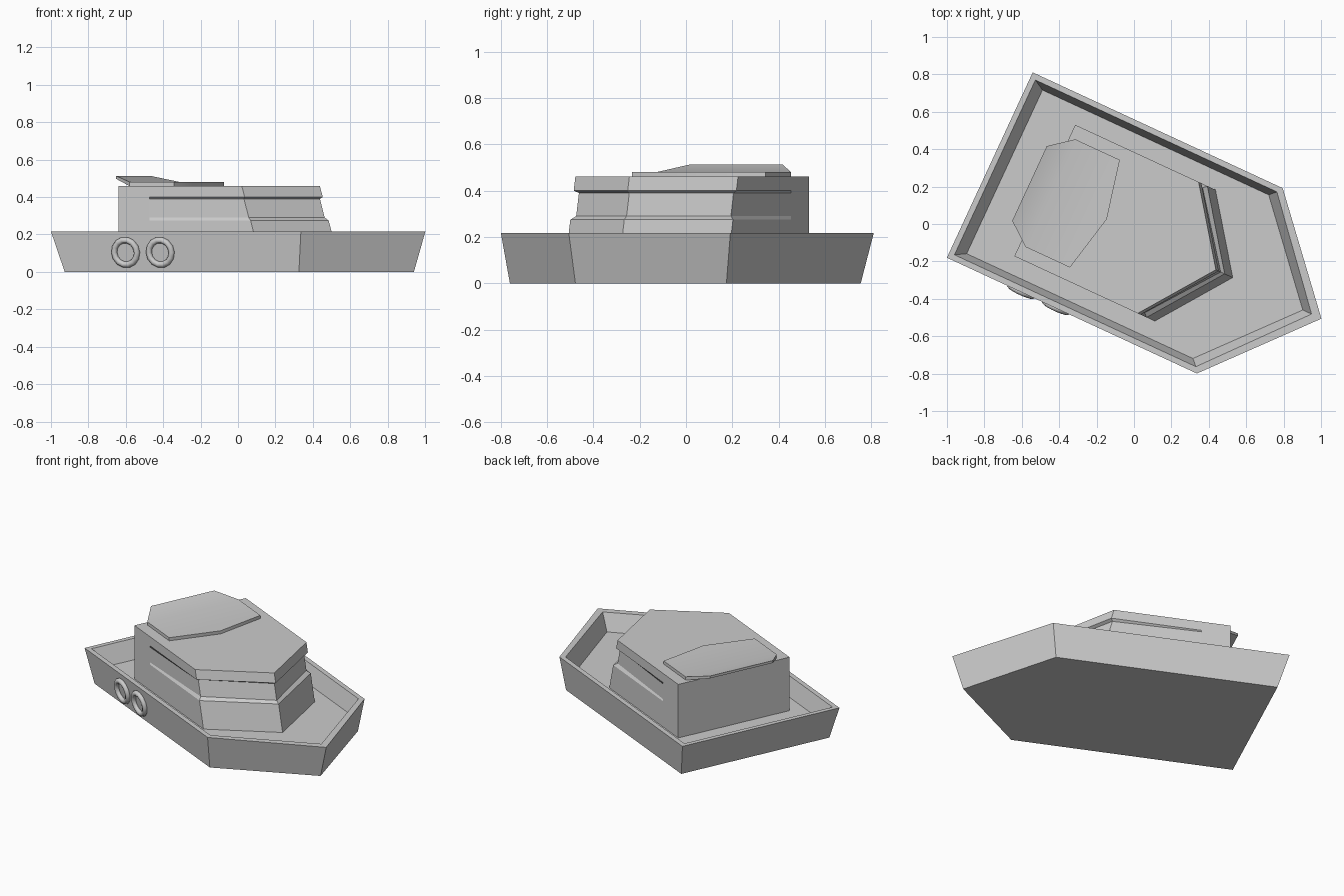
import bpy, bmesh
from math import radians
from mathutils import Matrix

if "Cube" in bpy.data.objects:
    bpy.data.objects.remove(bpy.data.objects["Cube"])

# The boat is laid out along its own x axis (bow at +x), then turned as a whole
HEADING = radians(-24.85)
CENTRE = -0.038
PLACE = Matrix.Rotation(HEADING, 4, 'Z') @ Matrix.Translation((0, CENTRE, 0))


def mirrored(half, tip):
    """Closed outline: starboard half from the stern, bow tip, mirrored port half."""
    port = [(x, -y, z) for x, y, z in reversed(half)]
    return half + [tip] + port


def loft(name, rings):
    """Skin a stack of equal outlines and cap both ends."""
    bm = bmesh.new()
    loops = [[bm.verts.new(p) for p in ring] for ring in rings]
    n = len(loops[0])
    for a, b in zip(loops, loops[1:]):
        for i in range(n):
            j = (i + 1) % n
            bm.faces.new((a[i], a[j], b[j], b[i]))
    bm.faces.new(loops[0][::-1])
    bm.faces.new(loops[-1])
    bmesh.ops.recalc_face_normals(bm, faces=bm.faces)
    mesh = bpy.data.meshes.new(name)
    bm.to_mesh(mesh)
    bm.free()
    obj = bpy.data.objects.new(name, mesh)
    bpy.context.collection.objects.link(obj)
    obj.matrix_world = PLACE
    return obj


# Hull: flared sides, flat rim, sunken deck
def hull_ring(stern, shoulder, tip, half_width, z):
    return mirrored([(stern, -half_width, z), (shoulder, -half_width, z)], (tip, 0, z))


loft("hull", [
    hull_ring(-0.765, 0.615, 1.054, 0.515, 0.0),
    hull_ring(-0.832, 0.641, 1.122, 0.546, 0.217),
    hull_ring(-0.802, 0.621, 1.064, 0.515, 0.217),
    hull_ring(-0.745, 0.588, 1.012, 0.482, 0.105),
])


# Cabin: raked front, with a window groove that tapers out towards the stern
def cabin_ring(z, inset):
    rake = 0.28 * (0.46 - z)
    w = 0.387
    half = [(-0.508, -w, z), (-0.325, -w, z), (0.219 + rake - inset * 0.8, -w + inset, z)]
    return mirrored(half, (0.5 + rake - inset, 0, z))


loft("cabin", [cabin_ring(z, inset) for z, inset in (
    (0.105, 0), (0.275, 0), (0.29, 0.019), (0.39, 0.019), (0.40, 0), (0.46, 0))])


# Roof panel: flat forward, kicked up over the stern
def roof_ring(z, stern_z):
    half = [(-0.598, -0.22, stern_z), (-0.475, -0.317, z), (-0.213, -0.317, z)]
    return mirrored(half, (-0.143, 0, z))


def split_roof(obj):
    bm = bmesh.new()
    bm.from_mesh(obj.data)
    bm.verts.ensure_lookup_table()
    for base in (0, 7):
        bmesh.ops.connect_vert_pair(bm, verts=[bm.verts[base + 1], bm.verts[base + 5]])
        bm.verts.ensure_lookup_table()
    bm.to_mesh(obj.data)
    bm.free()


def build_roof():
    bottom, top = roof_ring(0.459, 0.497), roof_ring(0.481, 0.513)
    bm = bmesh.new()
    low = [bm.verts.new(p) for p in bottom]
    high = [bm.verts.new(p) for p in top]
    for loop in (low, high):
        bm.faces.new([loop[i] for i in (0, 1, 5, 6)])
        bm.faces.new([loop[i] for i in (1, 2, 3, 4, 5)])
    for i in range(7):
        j = (i + 1) % 7
        bm.faces.new((low[i], low[j], high[j], high[i]))
    bmesh.ops.recalc_face_normals(bm, faces=bm.faces)
    mesh = bpy.data.meshes.new("roof_panel")
    bm.to_mesh(mesh)
    bm.free()
    obj = bpy.data.objects.new("roof_panel", mesh)
    bpy.context.collection.objects.link(obj)
    obj.matrix_world = PLACE
    bpy.context.view_layer.objects.active = obj
    obj.select_set(True)
    bpy.ops.object.shade_smooth_by_angle(angle=radians(35))
    obj.select_set(False)


build_roof()

# Tyre fenders hung on the starboard side
for i, x in enumerate((-0.396, -0.192)):
    bpy.ops.mesh.primitive_torus_add(major_segments=14, minor_segments=8,
                                     major_radius=0.067, minor_radius=0.017)
    tyre = bpy.context.object
    tyre.name = f"tyre_fender_{i + 1}"
    tyre.matrix_world = (PLACE @ Matrix.Translation((x, -0.537, 0.104))
                         @ Matrix.Rotation(radians(98), 4, 'X'))
    bpy.ops.object.shade_smooth_by_angle(angle=radians(50))
